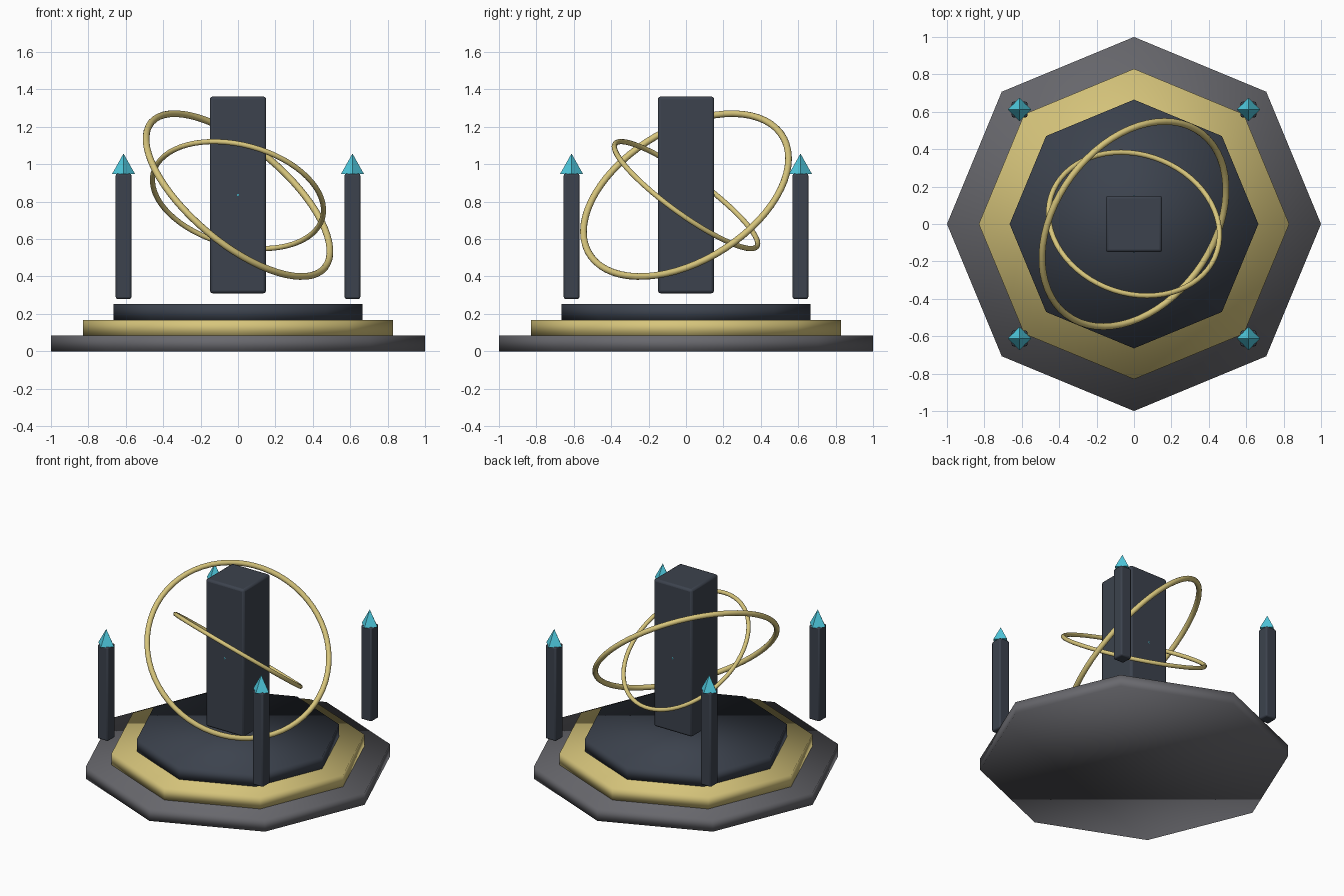
import bpy
from math import radians

if "Cube" in bpy.data.objects:
    bpy.data.objects.remove(bpy.data.objects["Cube"])


def material(name, rgb):
    m = bpy.data.materials.new(name)
    m.diffuse_color = (*rgb, 1)
    m.use_nodes = True
    m.node_tree.nodes["Principled BSDF"].inputs["Base Color"].default_value = m.diffuse_color
    return m


STONE = material("grey_stone", (0.14, 0.14, 0.155))
DARK = material("dark_stone", (0.045, 0.055, 0.075))
GOLD = material("gold", (0.68, 0.56, 0.2))
CYAN = material("cyan_crystal", (0.08, 0.6, 0.75))


def finish(name, mat):
    ob = bpy.context.object
    ob.name = name
    ob.data.materials.append(mat)
    return ob


def tier(name, radius, z0, z1, mat):
    bpy.ops.mesh.primitive_cylinder_add(vertices=8, radius=radius, depth=z1 - z0,
                                        location=(0, 0, (z0 + z1) / 2))
    finish(name, mat)
    bpy.ops.object.shade_smooth()


def block(name, x, y, width, z0, z1, bevel):
    bpy.ops.mesh.primitive_cube_add(size=1, location=(x, y, (z0 + z1) / 2))
    ob = finish(name, DARK)
    ob.scale = (width, width, z1 - z0)
    bpy.ops.object.transform_apply(location=False, rotation=False, scale=True)
    mod = ob.modifiers.new("soft_edges", 'BEVEL')
    mod.width = bevel
    mod.segments = 2
    bpy.ops.object.shade_smooth_by_angle(angle=radians(50))


def ring(name, major, minor, tilt):
    bpy.ops.mesh.primitive_torus_add(major_radius=major, minor_radius=minor,
                                     major_segments=64, minor_segments=12,
                                     location=(0, 0, 0.835),
                                     rotation=[radians(a) for a in tilt])
    finish(name, GOLD)
    bpy.ops.object.shade_smooth()


# Stepped octagonal base
tier("base_tier", 1.0, 0.0, 0.084, STONE)
tier("middle_tier", 0.83, 0.084, 0.168, GOLD)
tier("top_tier", 0.665, 0.168, 0.252, DARK)

# Floating column with a crystal core that just breaks the front and back faces
block("column", 0, 0, 0.302, 0.31, 1.362, 0.015)
bpy.ops.mesh.primitive_ico_sphere_add(subdivisions=2, radius=0.153, location=(0, 0, 0.835))
finish("crystal_core", CYAN)

# Tilted rings
ring("outer_ring", 0.605, 0.018, (25, 40, 0))
ring("inner_ring", 0.468, 0.014, (-35, 15, 0))

# Four floating pylons with pointed crystal tips
for sx in (-1, 1):
    for sy in (-1, 1):
        x, y = 0.612 * sx, 0.612 * sy
        block("pylon", x, y, 0.084, 0.28, 0.95, 0.01)
        bpy.ops.mesh.primitive_cone_add(vertices=4, radius1=0.062, radius2=0, depth=0.11,
                                        location=(x, y, 1.002))
        finish("pylon_crystal", CYAN)
